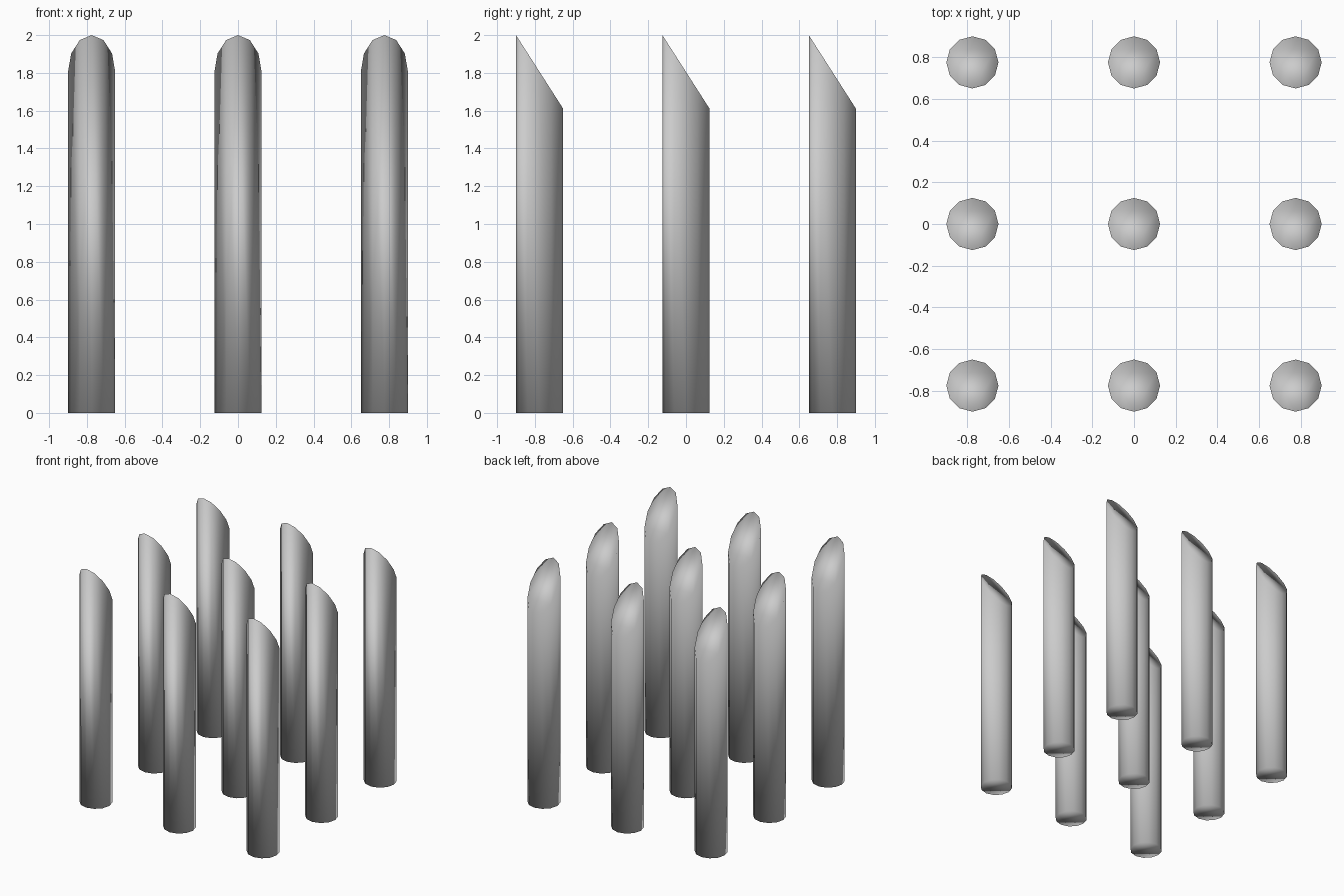
import bpy, bmesh, math

if "Cube" in bpy.data.objects:
    bpy.data.objects.remove(bpy.data.objects["Cube"])

RADIUS, SPACING, SIDES = 0.125, 0.775, 12
TOP_FRONT, TOP_BACK = 2.0, 1.61


def stake_mesh():
    # Twelve-sided post with its top cut on a slant, high at the front
    bm = bmesh.new()
    bmesh.ops.create_cone(bm, cap_ends=True, segments=SIDES, radius1=RADIUS,
                          radius2=RADIUS, depth=2)
    for v in bm.verts:
        t = (v.co.y + RADIUS) / (2 * RADIUS)
        v.co.z = 0 if v.co.z < 0 else TOP_FRONT + (TOP_BACK - TOP_FRONT) * t
    # Smooth all round, including over the cut
    for f in bm.faces:
        f.smooth = True
    mesh = bpy.data.meshes.new("stake")
    bm.to_mesh(mesh)
    bm.free()
    return mesh


# Three by three grid of identical stakes
mesh = stake_mesh()
for row in range(3):
    for col in range(3):
        stake = bpy.data.objects.new(f"stake_{row + 1}_{col + 1}", mesh)
        stake.location = ((col - 1) * SPACING, (row - 1) * SPACING, 0)
        bpy.context.collection.objects.link(stake)
